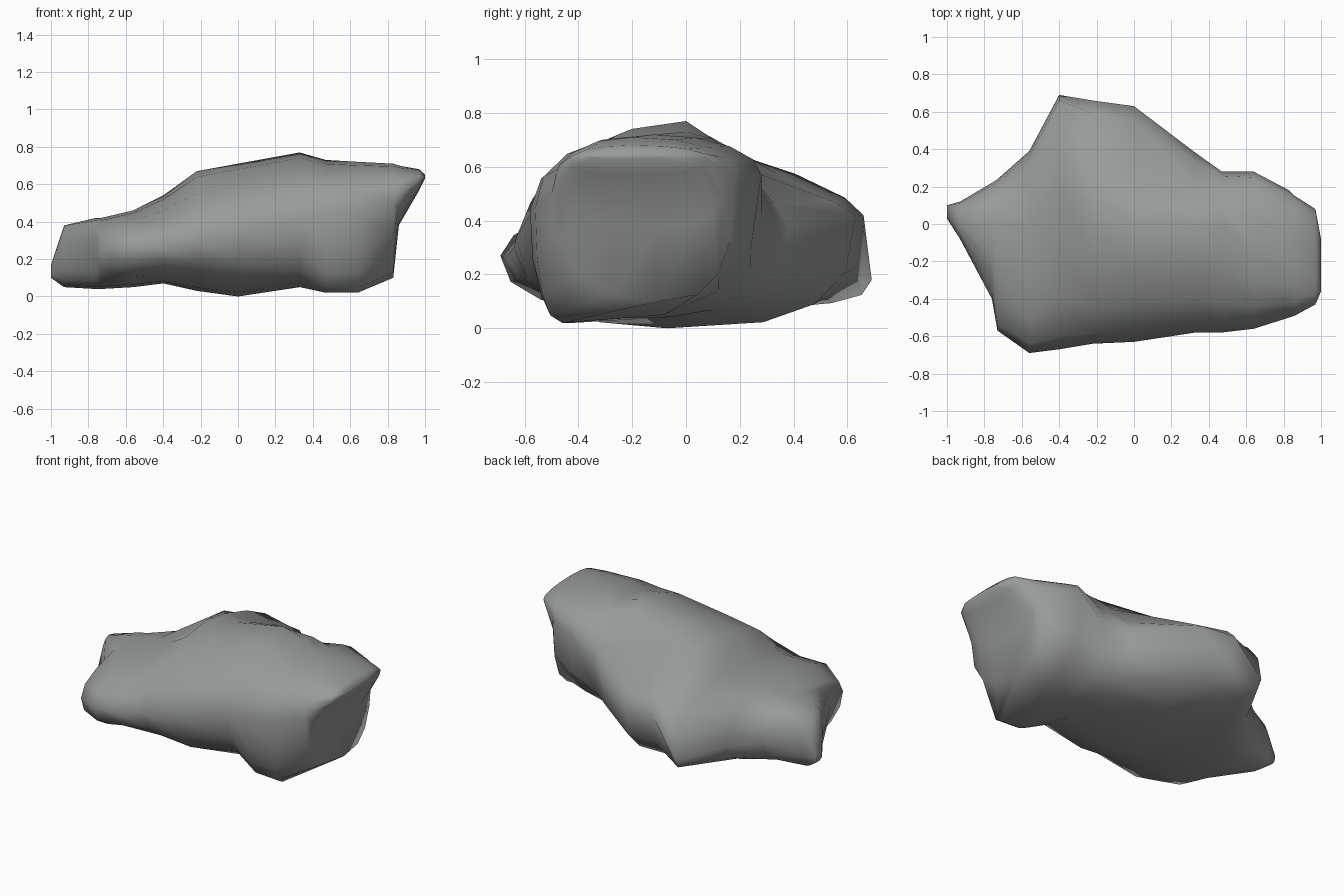
import bpy
import bmesh
import math

cube = bpy.data.objects.get("Cube")
if cube:
    bpy.data.objects.remove(cube, do_unlink=True)

# Stations along the boulder: x, front (y, z), back (y, z), crest (y, z), base (y, z)
STATIONS = [
    (-1, .03, .13, .1, .14, .07, .17, .07, .1),
    (-.93, -.08, .2, .12, .22, 0, .38, .05, .05),
    (-.76, -.4, .22, .22, .22, 0, .42, -.1, .04),
    (-.73, -.57, .24, .24, .22, 0, .42, -.1, .04),
    (-.56, -.69, .27, .39, .2, 0, .46, -.1, .05),
    (-.4, -.67, .26, .69, .18, .22, .54, 0, .07),
    (-.22, -.64, .3, .66, .42, 0, .67, 0, .03),
    (0, -.63, .34, .63, .42, 0, .71, -.07, 0),
    (.33, -.58, .42, .38, .38, 0, .77, -.2, .05),
    (.47, -.58, .44, .28, .42, 0, .73, -.42, .02),
    (.64, -.56, .45, .28, .57, -.12, .72, -.46, .02),
    (.83, -.5, .5, .18, .57, -.2, .71, -.1, .1),
    (.86, -.49, .54, .15, .59, -.2, .7, -.1, .38),
    (.97, -.43, .62, .08, .63, -.2, .68, -.2, .57),
    (1, -.36, .64, -.08, .64, -.22, .65, -.22, .63),
]
# Slope from the crest at each station (front, back): under 1 bulges, over 1 is hollow
SLOPES = [
    (.9, .9), (.9, .9), (.9, .9), (.9, .9), (.95, .9),
    (1, .85), (1.1, 1.4), (1.1, 1.8), (1.1, 1.7), (.95, 1.1),
    (.9, 1), (.9, .9), (.9, .9), (.9, .9), (.9, .9),
]
FRONT_BELLY, BACK_BELLY = .85, .7
SIDES = 16


def section(bm, station, slopes):
    """Build one closed ring through the four extreme points of a station."""
    (x, front_y, front_z, back_y, back_z,
     crest_y, crest_z, base_y, base_z) = station
    ring = []
    for i in range(SIDES):
        angle = math.tau * i / SIDES
        across, rise = math.cos(angle), math.sin(angle)
        front, back = slopes if rise > 0 else (FRONT_BELLY, BACK_BELLY)
        if across > 0:
            side_y, side_z, power = back_y, back_z, back
        else:
            side_y, side_z, power = front_y, front_z, front
        pole_y, pole_z = (crest_y, crest_z) if rise > 0 else (base_y, base_z)
        y = pole_y + (side_y - pole_y) * abs(across) ** power
        z = side_z + (pole_z - side_z) * abs(rise) ** power
        ring.append(bm.verts.new((x, y, z)))
    return ring


def skin(bm, rings):
    """Join neighbouring rings with faces and close both ends."""
    for first, second in zip(rings, rings[1:]):
        for i in range(SIDES):
            j = (i + 1) % SIDES
            bm.faces.new((first[i], first[j], second[j], second[i]))
    bm.faces.new(rings[0])
    bm.faces.new(rings[-1])
    bmesh.ops.recalc_face_normals(bm, faces=bm.faces[:])


# Stone colour
stone = bpy.data.materials.new("grey_stone")
stone.use_nodes = True
stone_colour = (.31, .33, .32, 1)
stone.diffuse_color = stone_colour
for node in stone.node_tree.nodes:
    if node.type == "BSDF_PRINCIPLED":
        node.inputs["Base Color"].default_value = stone_colour
        node.inputs["Roughness"].default_value = .9

# Boulder body, smooth shaded all over
bm = bmesh.new()
skin(bm, [section(bm, *pair) for pair in zip(STATIONS, SLOPES)])
for face in bm.faces:
    face.smooth = True
mesh = bpy.data.meshes.new("boulder")
bm.to_mesh(mesh)
bm.free()
mesh.materials.append(stone)
boulder = bpy.data.objects.new("boulder", mesh)
bpy.context.scene.collection.objects.link(boulder)
